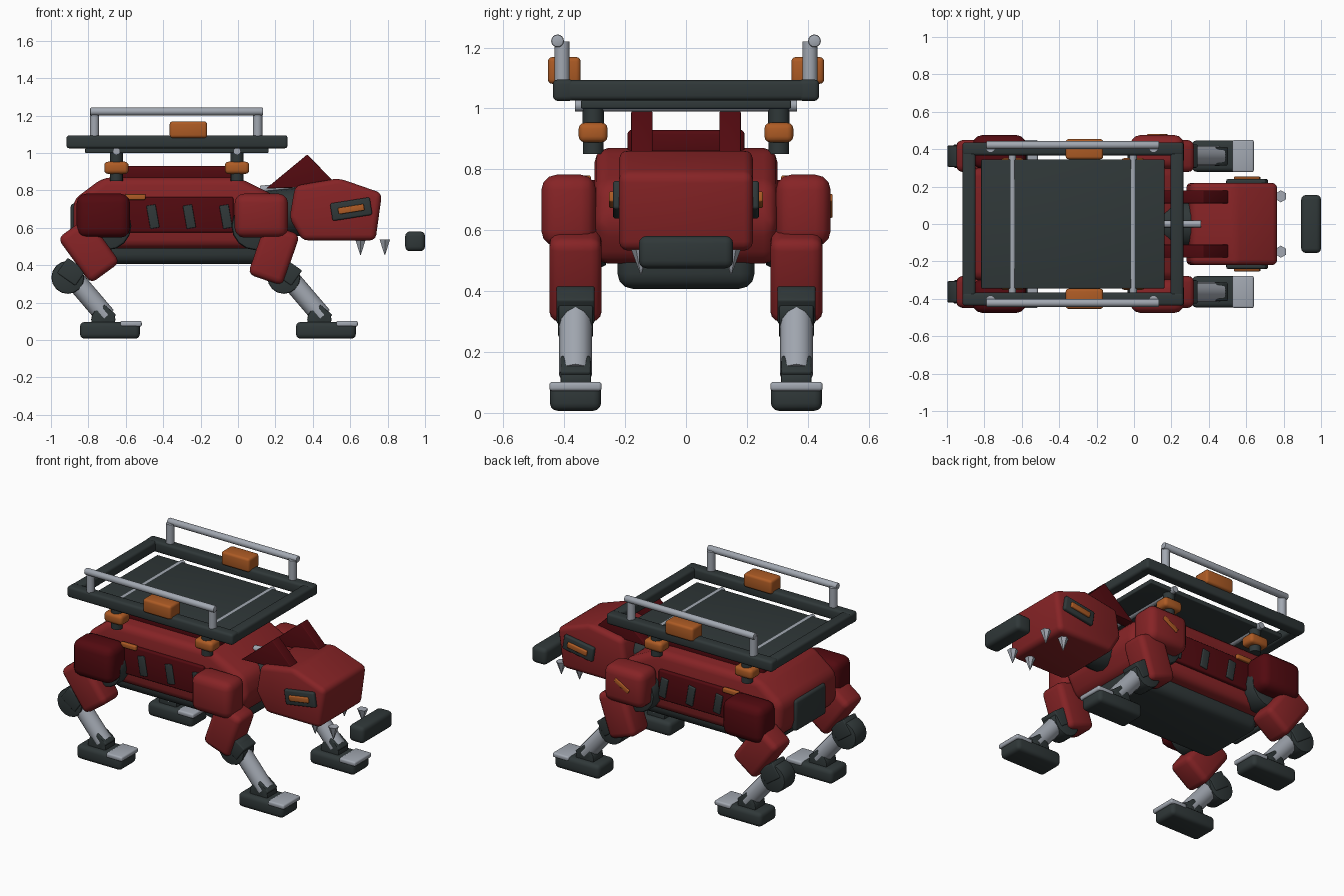
import bpy, bmesh, math
from mathutils import Matrix, Vector

if "Cube" in bpy.data.objects:
    bpy.data.objects.remove(bpy.data.objects["Cube"])


def material(name, rgb):
    m = bpy.data.materials.new(name)
    m.diffuse_color = (*rgb, 1)
    m.use_nodes = True
    m.node_tree.nodes["Principled BSDF"].inputs["Base Color"].default_value = m.diffuse_color
    return m


RED = material("red paint", (0.24, 0.017, 0.019))
DARK_RED = material("dark red paint", (0.085, 0.003, 0.005))
DARK = material("charcoal", (0.029, 0.039, 0.040))
GRAY = material("light metal", (0.36, 0.39, 0.44))
ORANGE = material("orange", (0.42, 0.105, 0.018))


def finish(bm, name, mat, bevel=0.0, segs=3, min_angle=20):
    bmesh.ops.recalc_face_normals(bm, faces=bm.faces)
    if bevel:
        edges = [e for e in bm.edges if e.calc_face_angle(0) > math.radians(min_angle)]
        bmesh.ops.bevel(bm, geom=edges, offset=bevel, segments=segs, profile=0.5,
                        affect='EDGES', clamp_overlap=True)
    me = bpy.data.meshes.new(name)
    bm.to_mesh(me)
    bm.free()
    me.materials.append(mat)
    ob = bpy.data.objects.new(name, me)
    bpy.context.collection.objects.link(ob)
    bpy.ops.object.select_all(action='DESELECT')
    ob.select_set(True)
    bpy.context.view_layer.objects.active = ob
    bpy.ops.object.shade_smooth_by_angle(angle=math.radians(35))
    return ob


def box(name, loc, size, mat, bevel=0.0, tilt=0):
    bm = bmesh.new()
    bmesh.ops.create_cube(bm, size=1)
    bm.transform(Matrix.Diagonal((*size, 1)))
    bm.transform(Matrix.Translation(loc) @ Matrix.Rotation(math.radians(tilt), 4, 'Y'))
    return finish(bm, name, mat, bevel)


def rod(name, a, b, r, mat, r2=None, sides=16, bevel=0.0):
    a, b = Vector(a), Vector(b)
    bm = bmesh.new()
    bmesh.ops.create_cone(bm, cap_ends=True, segments=sides, radius1=r,
                          radius2=r if r2 is None else r2, depth=(b - a).length)
    turn = (b - a).to_track_quat('Z', 'Y').to_matrix().to_4x4()
    bm.transform(Matrix.Translation((a + b) / 2) @ turn)
    return finish(bm, name, mat, bevel, 2, 50)


def prism(name, pts, y0, y1, mat, bevel=0.0):
    # side profile in x/z, extruded across y
    bm = bmesh.new()
    f = bm.faces.new([bm.verts.new((x, y0, z)) for x, z in pts])
    ext = bmesh.ops.extrude_face_region(bm, geom=[f])
    verts = [v for v in ext["geom"] if isinstance(v, bmesh.types.BMVert)]
    bmesh.ops.translate(bm, verts=verts, vec=(0, y1 - y0, 0))
    return finish(bm, name, mat, bevel)


# torso
prism("torso", [(-0.72, 0.87), (0.0, 0.87), (0.24, 0.75), (0.27, 0.62), (0.2, 0.49),
                (-0.8, 0.49), (-0.88, 0.57), (-0.88, 0.75)], -0.3, 0.3, RED, 0.045)
box("belly", (-0.285, 0, 0.5), (0.93, 0.45, 0.185), DARK, 0.05)
box("spine_cover", (-0.34, 0, 0.89), (0.69, 0.385, 0.08), DARK_RED, 0.015)
box("rear_plate", (-0.875, 0, 0.63), (0.04, 0.31, 0.2), DARK, 0.018)

# neck
rod("neck", (0.15, 0, 0.67), (0.36, 0, 0.69), 0.13, DARK, bevel=0.02)
rod("neck_cable", (0.12, 0, 0.805), (0.36, 0, 0.83), 0.02, GRAY)

# head
prism("head", [(0.305, 0.825), (0.54, 0.865), (0.77, 0.785), (0.735, 0.533),
               (0.345, 0.533), (0.275, 0.65)], -0.22, 0.22, RED, 0.03)
box("muzzle_bar", (0.947, 0, 0.528), (0.106, 0.31, 0.106), DARK, 0.025)

for s in (-1, 1):
    side = "left" if s > 0 else "right"

    # ears, eyes and teeth
    prism(f"ear_{side}", [(0.15, 0.81), (0.37, 0.992), (0.51, 0.85), (0.48, 0.82)],
          s * 0.11, s * 0.18, DARK_RED, 0.004)
    box(f"eye_frame_{side}", (0.605, s * 0.225, 0.7), (0.215, 0.03, 0.095), DARK, 0.01, -9)
    box(f"eye_light_{side}", (0.605, s * 0.24, 0.7), (0.14, 0.026, 0.035), ORANGE, 0.006, -9)
    for i, x in enumerate((0.655, 0.785)):
        rod(f"tooth_{side}_{i}", (x, s * 0.148, 0.537), (x, s * 0.148, 0.455), 0.032, GRAY,
            0.002, 6)

    # side panel with slanted vents
    box(f"side_panel_{side}", (-0.325, s * 0.303, 0.67), (0.6, 0.035, 0.19), DARK_RED, 0.01)
    for i, x in enumerate((-0.455, -0.26, -0.065)):
        box(f"vent_{side}_{i}", (x, s * 0.32, 0.66), (0.05, 0.02, 0.125), DARK, 0.005, -10)
    box(f"marker_{side}", (-0.55, s * 0.325, 0.765), (0.11, 0.025, 0.03), ORANGE, 0.006)

    # legs: hip position, thigh centre and tilt, knee position
    for end, hip, thigh, tilt, length, kx in (
            ("front", (0.125, 0.665), (0.192, 0.458), 19, 0.29, 0.245),
            ("rear", (-0.72, 0.665), (-0.797, 0.48), -36, 0.3, -0.91)):
        n = f"{end}_{side}"
        y = s * 0.363
        front = end == "front"
        box(f"hip_{n}", (hip[0], s * 0.385, hip[1]), (0.285, 0.18, 0.235),
            RED if front else DARK_RED, 0.05)
        jx = hip[0] + (-0.03 if front else 0.02)
        rod(f"hip_joint_{n}", (jx, s * 0.26, 0.61), (jx, s * 0.38, 0.61), 0.13, DARK, bevel=0.015)
        box(f"thigh_{n}", (thigh[0], y, thigh[1]), (0.195, 0.172, length),
            RED, 0.035, tilt)
        rod(f"knee_{n}", (kx, s * 0.305, 0.335), (kx, s * 0.42, 0.335), 0.088, DARK, bevel=0.008)
        box(f"knee_block_{n}", (kx + 0.02, y, 0.365), (0.1, 0.125, 0.12), DARK, 0.008, -55)
        rod(f"shin_{n}", (kx + 0.03, y, 0.33), (kx + 0.205, y, 0.125), 0.054, GRAY, sides=12)
        rod(f"ankle_{n}", (kx + 0.19, s * 0.312, 0.11), (kx + 0.19, s * 0.413, 0.11),
            0.065, DARK, bevel=0.006)
        box(f"ankle_block_{n}", (kx + 0.2, y, 0.13), (0.085, 0.1, 0.085), DARK, 0.008, 40)
        box(f"foot_{n}", (kx + 0.225, y, 0.052), (0.32, 0.168, 0.09), DARK, 0.025)
        box(f"toe_plate_{n}", (kx + 0.338, y, 0.087), (0.115, 0.172, 0.03), GRAY, 0.01)

    # cargo rack mounts
    for i, x in enumerate((-0.65, -0.005)):
        y = s * 0.305
        rod(f"mount_foot_{side}_{i}", (x, y, 0.85), (x, y, 0.9), 0.034, DARK)
        box(f"mount_pad_{side}_{i}", (x, y, 0.921), (0.13, 0.095, 0.065), ORANGE, 0.02)
        rod(f"mount_post_{side}_{i}", (x, y, 0.94), (x, y, 1.0), 0.035, DARK)

    # cargo rack frame bars, hand rails and lamps
    box(f"rack_side_bar_{side}", (-0.326, s * 0.402, 1.06), (1.182, 0.07, 0.07), DARK, 0.015)
    rod(f"hand_rail_{side}", (-0.79, s * 0.422, 1.222), (0.135, s * 0.422, 1.222), 0.021, GRAY,
        bevel=0.006)
    for i, x in enumerate((-0.767, 0.105)):
        rod(f"rail_post_{side}_{i}", (x, s * 0.407, 1.08), (x, s * 0.407, 1.22), 0.025, GRAY)
    box(f"rack_lamp_{side}", (-0.265, s * 0.4, 1.125), (0.2, 0.108, 0.088), ORANGE, 0.015)

# marker strip on one front hip
box("hip_strip", (0.125, 0.474, 0.68), (0.115, 0.016, 0.028), ORANGE, 0.005, -30)

# cargo rack end bars, cross bars and tray
for name, x in (("rear", -0.882), ("front", 0.23)):
    box(f"rack_end_bar_{name}", (x, 0, 1.06), (0.07, 0.87, 0.066), DARK, 0.015)
for name, x in (("rear", -0.65), ("front", -0.005)):
    rod(f"cross_bar_{name}", (x, -0.365, 1.01), (x, 0.365, 1.01), 0.02, GRAY)
box("rack_tray", (-0.327, 0, 1.013), (0.98, 0.69, 0.028), DARK, 0.006)
